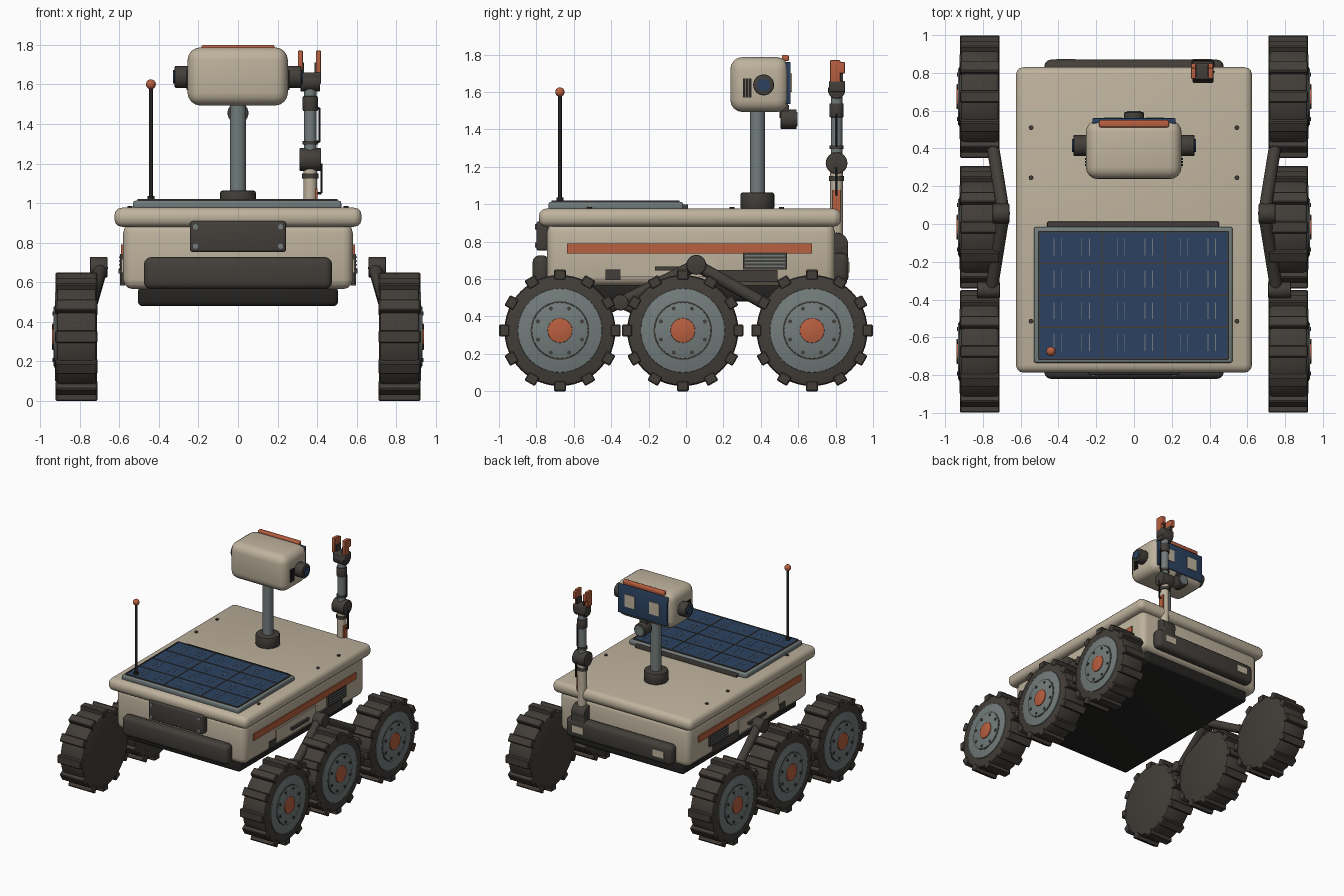
import bpy, bmesh
from math import pi, cos, sin, radians
from mathutils import Matrix, Vector

cube = bpy.data.objects.get("Cube")
if cube:
    bpy.data.objects.remove(cube, do_unlink=True)


def material(name, rgb):
    m = bpy.data.materials.new(name)
    m.use_nodes = True
    m.diffuse_color = (*rgb, 1)
    bsdf = m.node_tree.nodes["Principled BSDF"]
    bsdf.inputs["Base Color"].default_value = (*rgb, 1)
    bsdf.inputs["Roughness"].default_value = 0.7
    return m


CREAM = material("cream paint", (0.52, 0.45, 0.34))
DARK = material("dark metal", (0.055, 0.049, 0.042))
RUBBER = material("rubber", (0.055, 0.047, 0.04))
GREY = material("slate grey", (0.17, 0.2, 0.2))
ORANGE = material("orange paint", (0.48, 0.115, 0.05))
BLUE = material("solar blue", (0.025, 0.055, 0.12))
BLACK = material("black", (0.018, 0.017, 0.016))
parts = []


def box(bm, lo, hi, bevel=0.0, matrix=Matrix(), segments=3):
    """Box between two corners, optionally rounded."""
    lo, hi = Vector(lo), Vector(hi)
    m = matrix @ Matrix.Translation((lo + hi) / 2) @ Matrix.Diagonal((*(hi - lo), 1))
    verts = bmesh.ops.create_cube(bm, size=1, matrix=m)["verts"]
    if bevel:
        edges = list({e for v in verts for e in v.link_edges})
        bmesh.ops.bevel(bm, geom=edges, offset=bevel, segments=segments,
                        profile=0.5, affect='EDGES')


def rod(bm, p, q, r, bevel=0.0, sides=24):
    """Cylinder from p to q, optionally with rounded rims."""
    p, q = Vector(p), Vector(q)
    d = q - p
    m = Matrix.Translation((p + q) / 2) @ d.to_track_quat('Z', 'Y').to_matrix().to_4x4()
    verts = bmesh.ops.create_cone(bm, cap_ends=True, segments=sides, radius1=r,
                                  radius2=r, depth=d.length, matrix=m)["verts"]
    if bevel:
        rims = list({e for v in verts for e in v.link_edges
                     if any(len(f.verts) > 4 for f in e.link_faces)})
        bmesh.ops.bevel(bm, geom=rims, offset=bevel, segments=2, profile=0.5, affect='EDGES')


def ball(bm, c, r):
    bmesh.ops.create_uvsphere(bm, u_segments=20, v_segments=12, radius=r,
                              matrix=Matrix.Translation(c))


def part(name, mat, *shapes):
    """Object made of (function, arguments...) shapes."""
    bm = bmesh.new()
    for fn, *args in shapes:
        fn(bm, *args)
    me = bpy.data.meshes.new(name)
    bm.to_mesh(me)
    bm.free()
    me.materials.append(mat)
    ob = bpy.data.objects.new(name, me)
    bpy.context.collection.objects.link(ob)
    parts.append(ob)


# Body
part("hull", CREAM, (box, (-.58, -.743, .565), (.58, .797, .9), .05))
part("deck_lid", CREAM, (box, (-.625, -.787, .88), (.625, .83, .977), .04))
part("belly_plate", BLACK, (box, (-.505, -.7, .48), (.505, .755, .575), .02))
part("deck_bolts", DARK, *[(rod, (s * .545, y, .97), (s * .545, y, .985), .013, 0, 8)
                           for s in (-1, 1) for y in (.51, .245, -.515)])

# Bumpers, front hatch and lamps
part("front_bumper", DARK, (box, (-.475, -.82, .565), (.475, -.73, .727), .035))
part("rear_bumper", DARK, (box, (-.475, .78, .58), (.475, .87, .74), .035))
part("rear_lamps", CREAM, *[(box, (x - .05, .865, .635), (x + .05, .874, .69))
                            for x in (-.36, .36)])
part("front_hatch", DARK, (box, (-.243, -.8, .752), (.243, -.735, .909), .015))
part("hatch_bolts", GREY, *[(rod, (x, -.79, z), (x, -.807, z), .014, 0, 8)
                            for x in (-.215, .215) for z in (.782, .88)])

# Side trim
for s, side in ((1, "left"), (-1, "right")):
    def plate(y0, y1, z0, z1, depth, s=s):
        return (box, (min(s * .57, s * depth), y0, z0), (max(s * .57, s * depth), y1, z1))

    part(side + "_stripe", ORANGE, plate(-.636, .674, .738, .79, .59))
    part(side + "_access_panel", CREAM, plate(-.35, .16, .61, .717, .588))
    part(side + "_panel_handle", DARK, plate(-.165, .05, .645, .667, .605))
    part(side + "_vent", DARK, plate(.305, .54, .652, .743, .595))
    part(side + "_vent_slats", GREY, *[plate(.315, .53, z, z + .008, .602)
                                       for z in (.665, .684, .703, .722)])
    part(side + "_lower_brackets", DARK, plate(-.43, -.35, .595, .65, .59),
         plate(.17, .49, .585, .648, .595))

# Wheels
HUB_Z, R = .325, .297


def wheel(name, s, y):
    def at(x, a=0, r=0):
        return (s * x, y + r * sin(a), HUB_Z + r * cos(a))

    lugs = []
    for i in range(12):
        m = Matrix.Translation((s * .816, y, HUB_Z)) @ Matrix.Rotation(i * pi / 6, 4, 'X')
        lugs.append((box, (-.105, -.032, .27), (.105, .032, .325), .006, m, 1))
    part(name + "_tire", RUBBER, (rod, at(.713), at(.918), R, .02, 48), *lugs)
    part(name + "_rim", GREY, (rod, at(.9), at(.925), .225, .004, 40),
         (rod, at(.92), at(.932), .15, .003, 32))
    part(name + "_rim_groove", DARK, (rod, at(.92), at(.9265), .157, 0, 32))
    part(name + "_rim_bolts", DARK, *[(rod, at(.925, a, .127), at(.938, a, .127), .011, 0, 8)
                                      for a in [(i + .5) * pi / 4 for i in range(8)]])
    part(name + "_hub_cap", ORANGE, (rod, at(.92), at(.94), .066, .004))


WHEEL_Y = {"front": -.674, "middle": -.017, "rear": .674}
for s, side in ((1, "left"), (-1, "right")):
    for place, y in WHEEL_Y.items():
        wheel(f"{side}_{place}_wheel", s, y)

    # Rocker suspension
    pivot = (s * .69, .055, .675)
    knee = (s * .755, -.35, .475)
    part(side + "_rocker", DARK,
         (rod, (s * .66, .055, .676), (s * .748, .055, .676), .053, .006),
         (rod, pivot, (s * .79, WHEEL_Y["rear"], HUB_Z), .033),
         (rod, pivot, knee, .033),
         (rod, (s * .71, -.35, .475), (s * .83, -.35, .475), .043, .005))
    part(side + "_bogie", DARK, *[(rod, knee, (s * .79, WHEEL_Y[w], HUB_Z), .03)
                                  for w in ("front", "middle")])

# Solar panel: frame, cells, dividers and contact strips
X0, X1, Y0, Y1 = -.503, .498, -.715, -.04
CW, CH = (X1 - X0) / 3, (Y1 - Y0) / 4
part("panel_frame", GREY, (box, (-.53, -.735, .97), (.522, -.015, 1.012), .012))
part("panel_cells", BLUE, (box, (X0, Y0, 1.0), (X1, Y1, 1.018)))
part("panel_dividers", DARK,
     *[(box, (X0 + i * CW - .004, Y0, 1.01), (X0 + i * CW + .004, Y1, 1.021)) for i in range(4)],
     *[(box, (X0, Y0 + j * CH - .004, 1.01), (X1, Y0 + j * CH + .004, 1.021)) for j in range(5)])
part("panel_contacts", GREY,
     *[(box, (X0 + (i + t) * CW - .002, Y0 + (j + .25) * CH, 1.01),
        (X0 + (i + t) * CW + .002, Y0 + (j + .78) * CH, 1.0195))
       for i in range(3) for j in range(4) for t in (.24, .36, .68, .8)])
part("panel_hinge", DARK, (box, (-.46, -.02, .97), (.45, .012, 1.0), .006))

# Antenna
part("antenna_rod", BLACK, (rod, (-.44, -.674, 1.0), (-.44, -.674, 1.59), .01, 0, 12),
     (rod, (-.44, -.674, 1.0), (-.44, -.674, 1.035), .018, 0, 12))
part("antenna_tip", ORANGE, (ball, (-.44, -.674, 1.6), .025))

# Mast and camera head
part("mast_base", DARK, (rod, (0, .382, .97), (0, .382, 1.064), .09, .012, 32))
part("mast", GREY, (rod, (0, .382, 1.05), (0, .382, 1.52), .041))
part("head", CREAM, (box, (-.255, .237, 1.493), (.252, .55, 1.787), .065, Matrix(), 4))
part("face_plate", BLUE, (box, (-.22, .53, 1.535), (.22, .56, 1.76), .006))
part("face_lenses", CREAM, *[(box, (x - .045, .555, 1.6), (x + .045, .566, 1.7))
                             for x in (-.11, .11)])
part("brow", ORANGE, (box, (-.185, .512, 1.765), (.185, .55, 1.798), .008))
part("chin_sensor", DARK, (rod, (0, .505, 1.455), (0, .592, 1.455), .053, .006),
     (box, (-.03, .5, 1.46), (.03, .55, 1.53)))
part("chin_sensor_lens", GREY, (rod, (0, .585, 1.455), (0, .597, 1.455), .038))
for s, side in ((1, "left"), (-1, "right")):
    part(side + "_ear", DARK, (rod, (s * .24, .415, 1.638), (s * .32, .415, 1.638), .056, .006))
    part(side + "_ear_lens", BLUE, (rod, (s * .31, .415, 1.638), (s * .328, .415, 1.638), .034))
    lo, hi = sorted((s * .245, s * .26))
    part(side + "_ear_vent", BLACK, *[(box, (lo, y, 1.572), (hi, y + .012, 1.672))
                                      for y in (.306, .322, .338)])

# Manipulator arm
AX, AY = .365, .805


def column(z0, z1, r, bevel=0.0):
    return (rod, (AX, AY, z0), (AX, AY, z1), r, bevel)


def joint(z, r, half):
    return (rod, (AX - half, AY, z), (AX + half, AY, z), r, .006)


part("arm_shoulder", DARK, joint(.786, .062, .06),
     (box, (.305, .78, .66), (.425, .865, .79), .01))
part("arm_upper_link", CREAM, column(.82, 1.2, .034))
part("arm_upper_stripe", ORANGE, (box, (AX + .02, AY - .022, .95), (AX + .037, AY + .022, 1.075)))
part("arm_elbow", DARK, joint(1.22, .058, .055))
part("arm_forearm", GREY, column(1.24, 1.6, .031))
part("arm_bands", DARK, column(1.125, 1.15, .041), column(1.295, 1.315, .038),
     column(1.465, 1.54, .038, .005))
part("arm_cables", BLACK,
     *[(rod, (x, AY, z0), (x, AY, z1), .006, 0, 8)
       for x, z0, z1 in ((.412, 1.31, 1.48), (.422, 1.05, 1.2))],
     *[(rod, (AX, AY, z), (x, AY, z), .006, 0, 8)
       for x, z in ((.412, 1.31), (.412, 1.48), (.422, 1.05))])
part("arm_wrist", DARK, joint(1.61, .046, .05),
     (box, (.312, .765, 1.6), (.42, .85, 1.66), .008))
part("gripper_fingers", ORANGE, *[(box, (x - .013, .77, 1.65), (x + .013, .825, 1.77), .004)
                                  for x in (.315, .406)],
     *[(box, (x - .013, .81, 1.7), (x + .013, .85, 1.76), .004) for x in (.315, .406)])
part("gripper_pads", DARK, *[(box, (x - .004, .78, 1.66), (x + .004, .84, 1.71))
                             for x in (.33, .391)])

# Smooth curved surfaces, keep hard edges
bpy.ops.object.select_all(action='DESELECT')
for ob in parts:
    ob.select_set(True)
bpy.context.view_layer.objects.active = parts[0]
bpy.ops.object.shade_smooth_by_angle(angle=radians(35))
